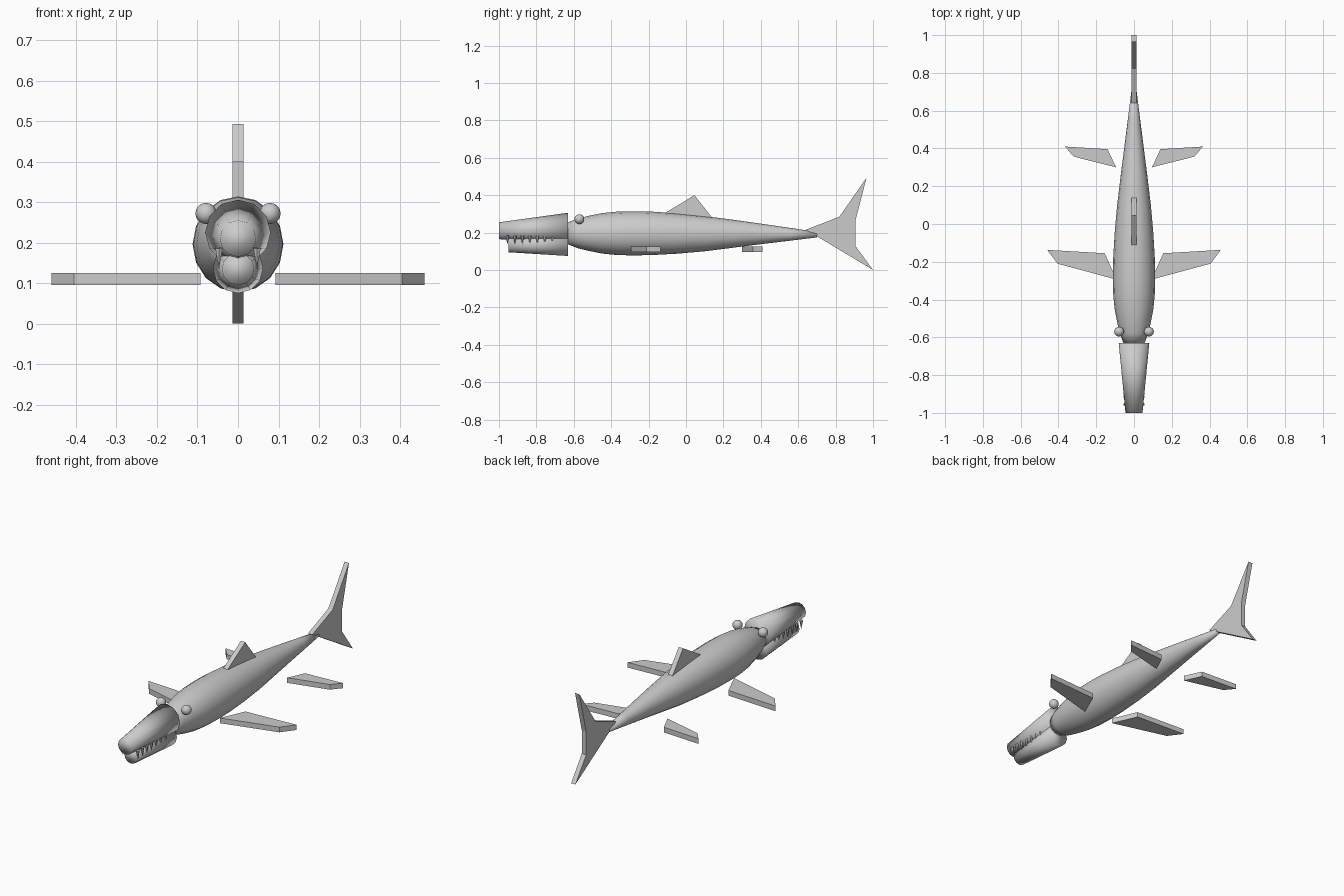
import bpy, bmesh
from math import sin, cos, pi

if "Cube" in bpy.data.objects:
    bpy.data.objects.remove(bpy.data.objects["Cube"])


def make(name, bm, smooth):
    bmesh.ops.recalc_face_normals(bm, faces=bm.faces)
    me = bpy.data.meshes.new(name)
    bm.to_mesh(me)
    bm.free()
    for p in me.polygons:
        p.use_smooth = smooth
    ob = bpy.data.objects.new(name, me)
    bpy.context.collection.objects.link(ob)
    return ob


def loft(name, rings, sides, sx=1.0):
    """Closed tube along y; each ring is (y, centre z, radius)."""
    bm = bmesh.new()
    loops = [[bm.verts.new((sx * r * sin(2 * pi * i / sides), y,
                            z + r * cos(2 * pi * i / sides)))
              for i in range(sides)] for y, z, r in rings]
    for a, b in zip(loops, loops[1:]):
        for i in range(sides):
            j = (i + 1) % sides
            bm.faces.new((a[i], a[j], b[j], b[i]))
    bm.faces.new(loops[0])
    bm.faces.new(loops[-1])
    return make(name, bm, True)


def plate(name, points, offset):
    """Flat-sided fin: polygon extruded by the offset vector."""
    bm = bmesh.new()
    face = bm.faces.new([bm.verts.new(p) for p in points])
    ext = bmesh.ops.extrude_face_region(bm, geom=[face], use_keep_orig=True)
    bmesh.ops.translate(bm, vec=offset,
                        verts=[v for v in ext["geom"]
                               if isinstance(v, bmesh.types.BMVert)])
    return make(name, bm, False)


# Body
loft("body", [(-0.63, 0.196, 0.059), (-0.58, 0.196, 0.079), (-0.52, 0.196, 0.094),
              (-0.45, 0.196, 0.108), (-0.37, 0.196, 0.116), (-0.28, 0.196, 0.118),
              (-0.18, 0.196, 0.116), (-0.05, 0.195, 0.108), (0.10, 0.194, 0.094),
              (0.25, 0.194, 0.075), (0.40, 0.193, 0.055), (0.55, 0.191, 0.035),
              (0.70, 0.189, 0.015)], 16, 0.95)

# Jaws
loft("upper_jaw", [(-1.0, 0.21, 0.045), (-0.63, 0.225, 0.081)], 12)
loft("lower_jaw", [(-0.95, 0.135, 0.04), (-0.63, 0.137, 0.062)], 12)

# Vertical fins
T = 0.0135
dorsal = [(-0.12, 0.30), (0.045, 0.40), (0.14, 0.28)]
tail = [(0.64, 0.215), (0.82, 0.285), (0.965, 0.493), (0.905, 0.26),
        (0.905, 0.13), (1.0, 0.0), (0.70, 0.18)]
for name, outline in (("dorsal_fin", dorsal), ("tail_fin", tail)):
    plate(name, [(-T, y, z) for y, z in outline], (2 * T, 0, 0))

# Paired side fins
front = [(0.093, -0.294), (0.405, -0.21), (0.46, -0.137), (0.155, -0.155)]
rear = [(0.095, 0.30), (0.32, 0.357), (0.365, 0.41), (0.14, 0.396)]
for side, s in (("right", 1), ("left", -1)):
    for name, outline in (("front_flipper", front), ("rear_flipper", rear)):
        plate(f"{name}_{side}", [(s * x, y, 0.096) for x, y in outline], (0, 0, 0.029))

    # Eyes
    bm = bmesh.new()
    bmesh.ops.create_uvsphere(bm, u_segments=16, v_segments=10, radius=0.026)
    make(f"eye_{side}", bm, True).location = (s * 0.079, -0.57, 0.272)

    # Teeth, pointing down
    for i in range(7):
        bm = bmesh.new()
        bmesh.ops.create_cone(bm, cap_ends=True, segments=6, radius1=0.0,
                              radius2=0.01, depth=0.05)
        make(f"tooth_{side}_{i + 1}", bm, False).location = (s * 0.047, -0.955 + 0.04 * i, 0.16)
